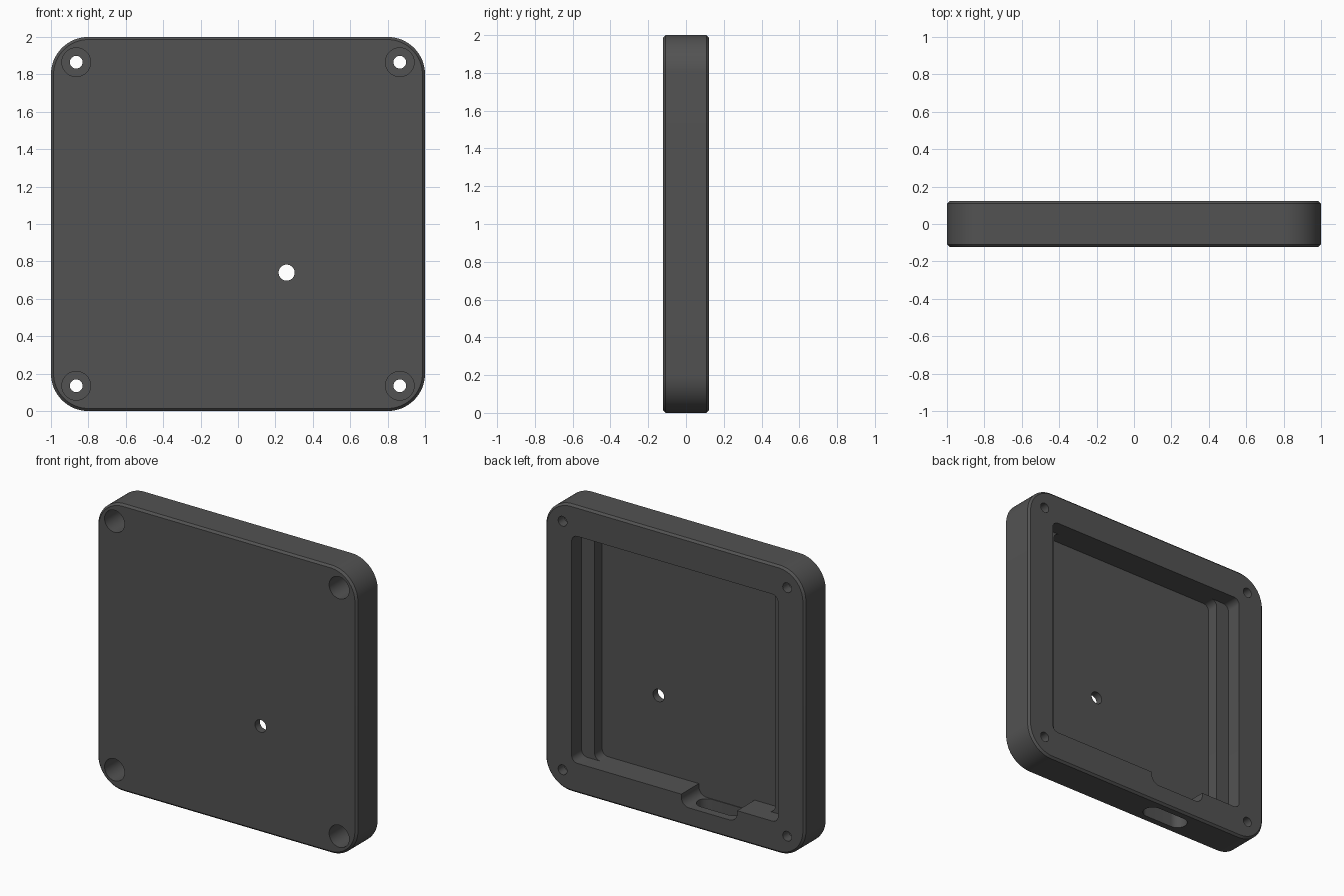
import bpy, bmesh, math
from mathutils import Vector

if "Cube" in bpy.data.objects:
    bpy.data.objects.remove(bpy.data.objects["Cube"])

T = 0.123          # half thickness of the case
FLOOR = -0.07      # inner face of the front panel
LEDGE = 0.013      # depth of the side ledges


def rounded(cx, cz, hw, hh, r, seg=12):
    """Outline of a rectangle with rounded corners."""
    pts = []
    for k, (sx, sz) in enumerate([(1, 1), (-1, 1), (-1, -1), (1, -1)]):
        for i in range(seg + 1):
            a = math.pi / 2 * (k + i / seg)
            p = (cx + sx * (hw - r) + r * math.cos(a), cz + sz * (hh - r) + r * math.sin(a))
            if not pts or math.dist(p, pts[-1]) > 1e-5:
                pts.append(p)
    if math.dist(pts[0], pts[-1]) < 1e-5:
        pts.pop()
    return pts


def loft(name, rings):
    """Closed solid through a list of matching 3D outlines."""
    bm = bmesh.new()
    loops = [[bm.verts.new(p) for p in ring] for ring in rings]
    n = len(loops[0])
    for a, b in zip(loops, loops[1:]):
        for i in range(n):
            j = (i + 1) % n
            bm.faces.new((a[i], a[j], b[j], b[i]))
    bm.faces.new(loops[0][::-1])
    bm.faces.new(loops[-1])
    bmesh.ops.recalc_face_normals(bm, faces=bm.faces)
    me = bpy.data.meshes.new(name)
    bm.to_mesh(me)
    bm.free()
    ob = bpy.data.objects.new(name, me)
    bpy.context.collection.objects.link(ob)
    return ob


def prism(name, outline, y0, y1):
    return loft(name, [[(x, y, z) for x, z in outline] for y in (y0, y1)])


def circle(x, z, r):
    return [(x + r * math.cos(i * math.tau / 40), z + r * math.sin(i * math.tau / 40)) for i in range(40)]


# Case body: rounded square plate with chamfered front and back rims
c = 0.014
body = loft("enclosure_case", [
    [(x, y, z) for x, z in rounded(0, 1, 1 - d, 1 - d, 0.2 - d, 16)]
    for y, d in ((-T, c), (-T + c, 0), (T - c, 0), (T, c))])

cutters = [
    # Open back, and the narrower deep pocket that leaves a ledge on each side
    prism("back_opening", rounded(0, 1, 0.795, 0.79, 0.045), LEDGE, 0.3),
    prism("deep_pocket", rounded(0, 1, 0.695, 0.79, 0.045), FLOOR, 0.2),
    # Connector recess in the lower wall
    prism("connector_recess", rounded(-0.265, 0.23, 0.215, 0.1, 0.06), FLOOR, 0.25),
    # Indicator hole in the front panel
    prism("indicator_hole", circle(0.26, 0.74, 0.043), -0.3, 0.0),
]
# Connector slot through the bottom edge
slot = rounded(-0.265, 0, 0.17, 0.065, 0.065)
cutters.append(loft("connector_slot", [[(x, y, z) for x, y in slot] for z in (-0.1, 0.2)]))
# Corner screw holes with deep counterbores from the front
for sx in (-1, 1):
    for sz in (-1, 1):
        x, z = 0.865 * sx, 1 + 0.865 * sz
        cutters.append(prism("screw_counterbore", circle(x, z, 0.077), -0.3, 0.055))
        cutters.append(prism("screw_hole", circle(x, z, 0.034), -0.25, 0.3))

for cut in cutters:
    m = body.modifiers.new(cut.name, 'BOOLEAN')
    m.operation = 'DIFFERENCE'
    m.solver = 'EXACT'
    m.object = cut

# Bake the cuts and remove the helpers
deps = bpy.context.evaluated_depsgraph_get()
mesh = bpy.data.meshes.new_from_object(body.evaluated_get(deps))
body.modifiers.clear()
body.data = mesh
for cut in cutters:
    bpy.data.objects.remove(cut)

# Dark grey plastic
mat = bpy.data.materials.new("dark_grey_plastic")
mat.diffuse_color = (0.085, 0.085, 0.085, 1)
mat.use_nodes = True
mat.node_tree.nodes["Principled BSDF"].inputs["Base Color"].default_value = mat.diffuse_color
mesh.materials.clear()
mesh.materials.append(mat)

bpy.context.view_layer.objects.active = body
body.select_set(True)
bpy.ops.object.shade_smooth_by_angle(angle=math.radians(30))
